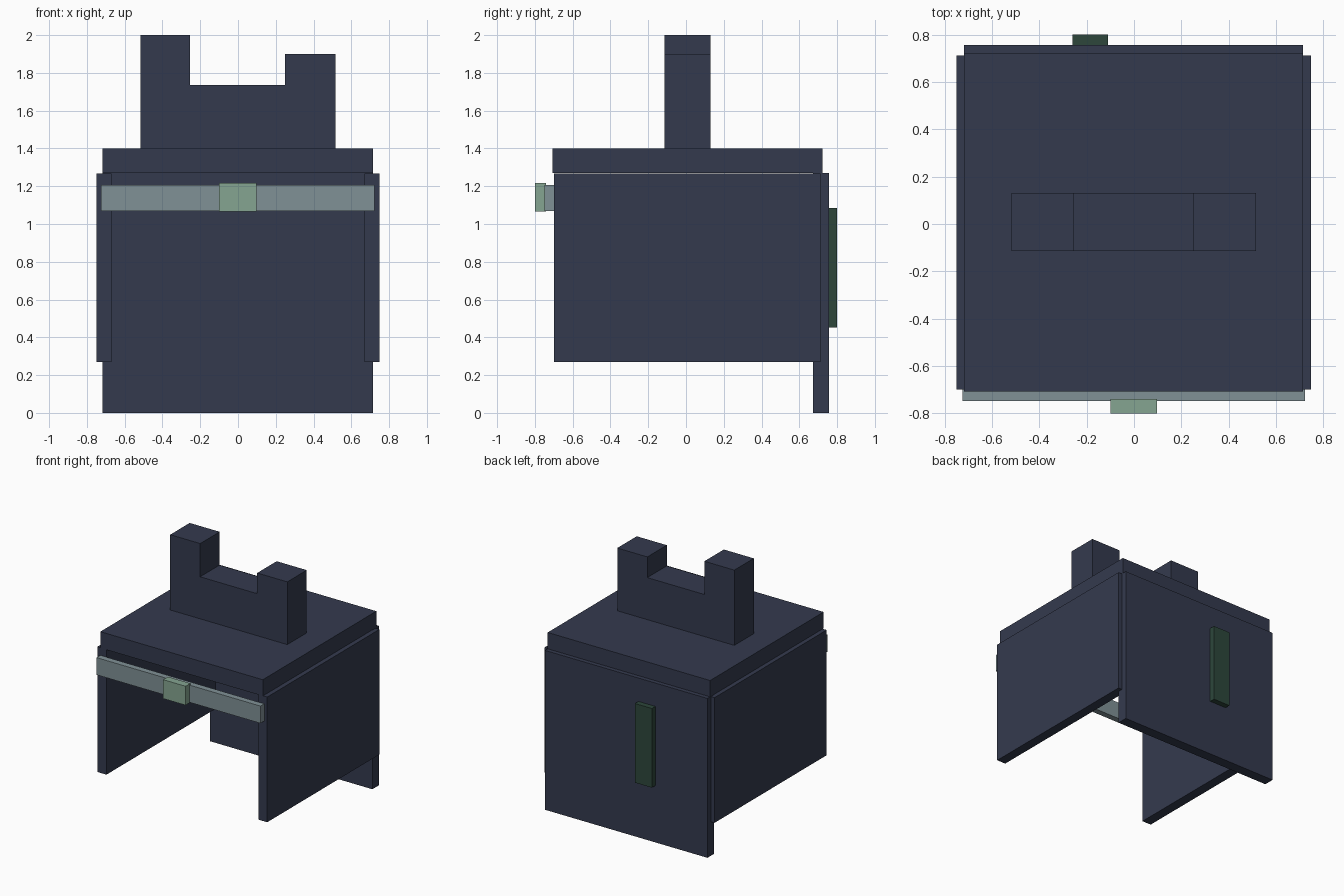
import bpy

if "Cube" in bpy.data.objects:
    bpy.data.objects.remove(bpy.data.objects["Cube"])


def material(name, rgb):
    m = bpy.data.materials.new(name)
    m.diffuse_color = (*rgb, 1.0)
    m.use_nodes = True
    m.node_tree.nodes["Principled BSDF"].inputs["Base Color"].default_value = m.diffuse_color
    return m


NAVY = material("dark navy", (0.034, 0.042, 0.076))
GREY = material("pale grey blue", (0.216, 0.283, 0.305))
SAGE = material("sage green", (0.235, 0.376, 0.283))
GREEN = material("dark green", (0.026, 0.062, 0.044))


def extrude(name, profile, y0, y1, mat):
    """Extrude an x/z outline (counter-clockwise seen from the front) along y."""
    n = len(profile)
    verts = [(x, y, z) for y in (y0, y1) for x, z in profile]
    faces = [list(range(n)), list(range(2 * n - 1, n - 1, -1))]
    faces += [(i, i + n, (i + 1) % n + n, (i + 1) % n) for i in range(n)]
    mesh = bpy.data.meshes.new(name)
    mesh.from_pydata(verts, [], faces)
    mesh.materials.append(mat)
    ob = bpy.data.objects.new(name, mesh)
    bpy.context.collection.objects.link(ob)
    return ob


def box(name, x, y, z, mat):
    outline = [(x[0], z[0]), (x[1], z[0]), (x[1], z[1]), (x[0], z[1])]
    return extrude(name, outline, y[0], y[1], mat)


# Main slab and its hanging panels
box("top_slab", (-0.718, 0.714), (-0.708, 0.722), (1.27, 1.40), NAVY)
box("back_panel", (-0.718, 0.714), (0.672, 0.756), (0, 1.27), NAVY)
for side, x in (("left", (-0.75, -0.67)), ("right", (0.67, 0.748))):
    box(side + "_panel", x, (-0.70, 0.712), (0.27, 1.268), NAVY)

# U-shaped collar with uneven posts
extrude("collar", [(-0.517, 1.40), (0.515, 1.40), (0.515, 1.90), (0.25, 1.90),
                   (0.25, 1.735), (-0.253, 1.735), (-0.253, 2.0), (-0.517, 2.0)],
        -0.115, 0.13, NAVY)

# Front strap, buckle and back plate
box("front_strap", (-0.725, 0.722), (-0.748, -0.70), (1.07, 1.207), GREY)
box("buckle", (-0.10, 0.098), (-0.80, -0.74), (1.067, 1.218), SAGE)
box("back_plate", (-0.26, -0.11), (0.75, 0.80), (0.453, 1.084), GREEN)
